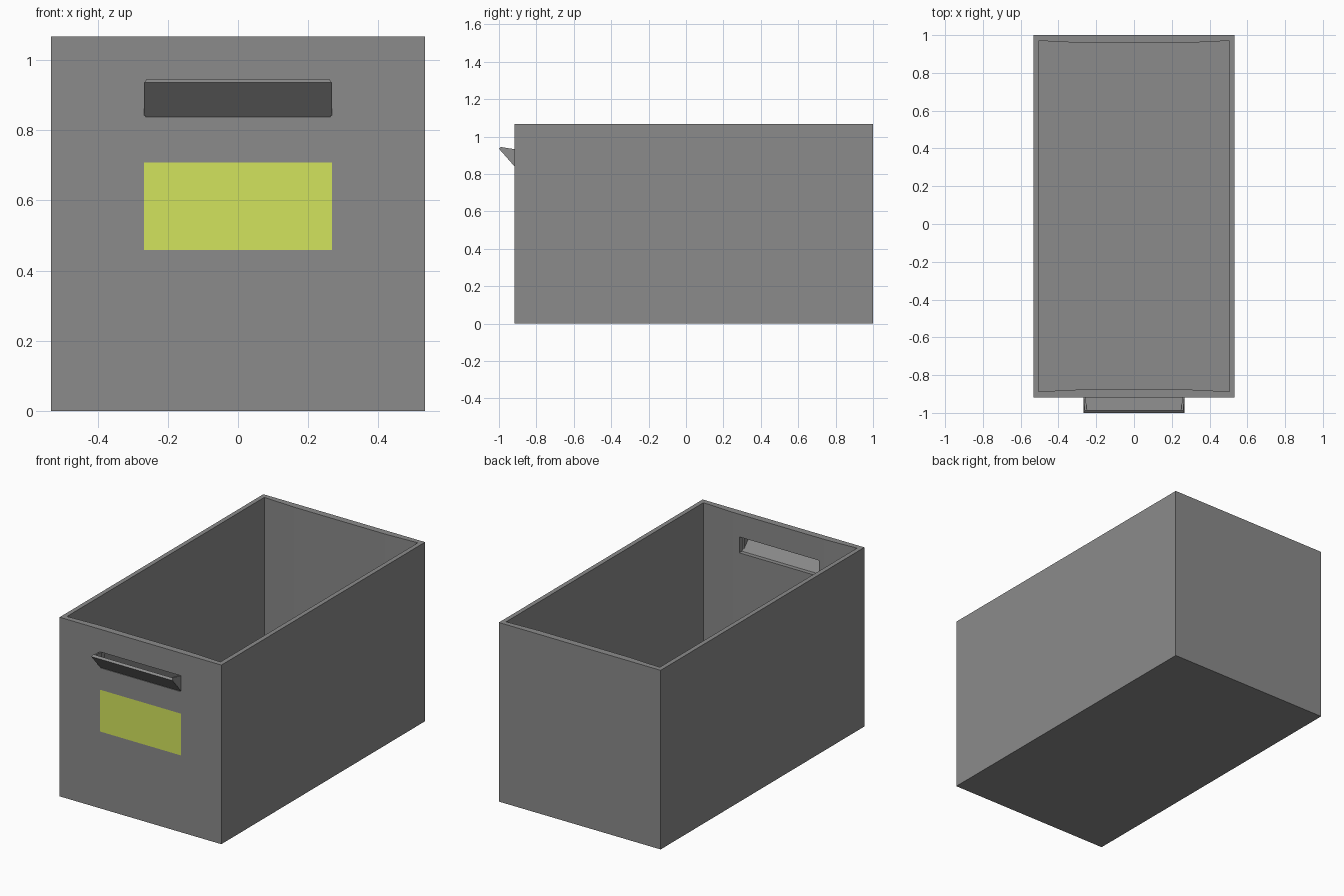
import bpy, bmesh
from mathutils import Vector

if "Cube" in bpy.data.objects:
    bpy.data.objects.remove(bpy.data.objects["Cube"])


def material(name, color):
    mat = bpy.data.materials.new(name)
    mat.diffuse_color = (*color, 1)
    mat.use_nodes = True
    mat.node_tree.nodes["Principled BSDF"].inputs["Base Color"].default_value = mat.diffuse_color
    return mat


GREY = material("dark_grey", (0.258, 0.258, 0.258))
GREEN = material("label_green", (0.648, 0.776, 0.11))


def prism(name, points, offset=None, mat=GREY):
    """Flat polygon, extruded along an offset into a closed solid if one is given."""
    bm = bmesh.new()
    face = bm.faces.new([bm.verts.new(p) for p in points])
    if offset:
        ext = bmesh.ops.extrude_face_region(bm, geom=[face], use_keep_orig=True)
        verts = [g for g in ext["geom"] if isinstance(g, bmesh.types.BMVert)]
        bmesh.ops.translate(bm, verts=verts, vec=Vector(offset))
        bmesh.ops.recalc_face_normals(bm, faces=bm.faces)
    mesh = bpy.data.meshes.new(name)
    bm.to_mesh(mesh)
    bm.free()
    mesh.materials.append(mat)
    obj = bpy.data.objects.new(name, mesh)
    bpy.context.collection.objects.link(obj)
    return obj


def box(name, x0, x1, y0, y1, z0, z1):
    base = [(x0, y0, z0), (x1, y0, z0), (x1, y1, z0), (x0, y1, z0)]
    return prism(name, base, (0, 0, z1 - z0))


def cut(target, cutter):
    mod = target.modifiers.new("cut", "BOOLEAN")
    mod.operation = "DIFFERENCE"
    mod.solver = "EXACT"
    mod.object = cutter
    bpy.context.view_layer.objects.active = target
    bpy.ops.object.modifier_apply(modifier=mod.name)
    bpy.data.objects.remove(cutter, do_unlink=True)


def taper_lip(obj):
    """Narrow the upper lip of a handle part a little."""
    for v in obj.data.vertices:
        if v.co.z > 0.94:
            v.co.x *= 0.975


W, FRONT, BACK, H = 0.533, -0.918, 1.0, 1.067
HX = 0.267  # half width of the handle and label

# Open bin: end walls are slightly thicker in the middle
bin_body = box("bin_body", -W, W, FRONT, BACK, 0, H)
inner = [(-0.506, -0.887), (-0.3, -0.877), (0.3, -0.877), (0.506, -0.887),
         (0.506, 0.970), (0.3, 0.960), (-0.3, 0.960), (-0.506, 0.970)]
cut(bin_body, prism("cavity", [(x, y, 0.027) for x, y in inner], (0, 0, 1.2)))

# Hand slot through the front wall
cut(bin_body, box("slot", -HX + 0.004, HX - 0.004, -0.95, -0.84, 0.837, 0.932))

# Sloping pull in front of the slot
sheet = [(-0.914, 0.837), (-1.0, 0.935), (-0.988, 0.945), (-0.903, 0.837)]
taper_lip(prism("handle_scoop", [(-HX, y, z) for y, z in sheet], (2 * HX, 0, 0)))

# Triangular end cheeks of the pull
cheek = [(-0.914, 0.838), (-0.998, 0.935), (-0.988, 0.944), (-0.914, 0.932)]
for side, name in ((-1, "handle_cheek_left"), (1, "handle_cheek_right")):
    taper_lip(prism(name, [(side * HX, y, z) for y, z in cheek],
                    (-side * 0.011, 0, 0)))

# Label sheet lying on the front wall
prism("label", [(x, FRONT - 0.001, z) for x, z in
                ((-HX, 0.458), (HX, 0.458), (HX, 0.707), (-HX, 0.707))], mat=GREEN)
